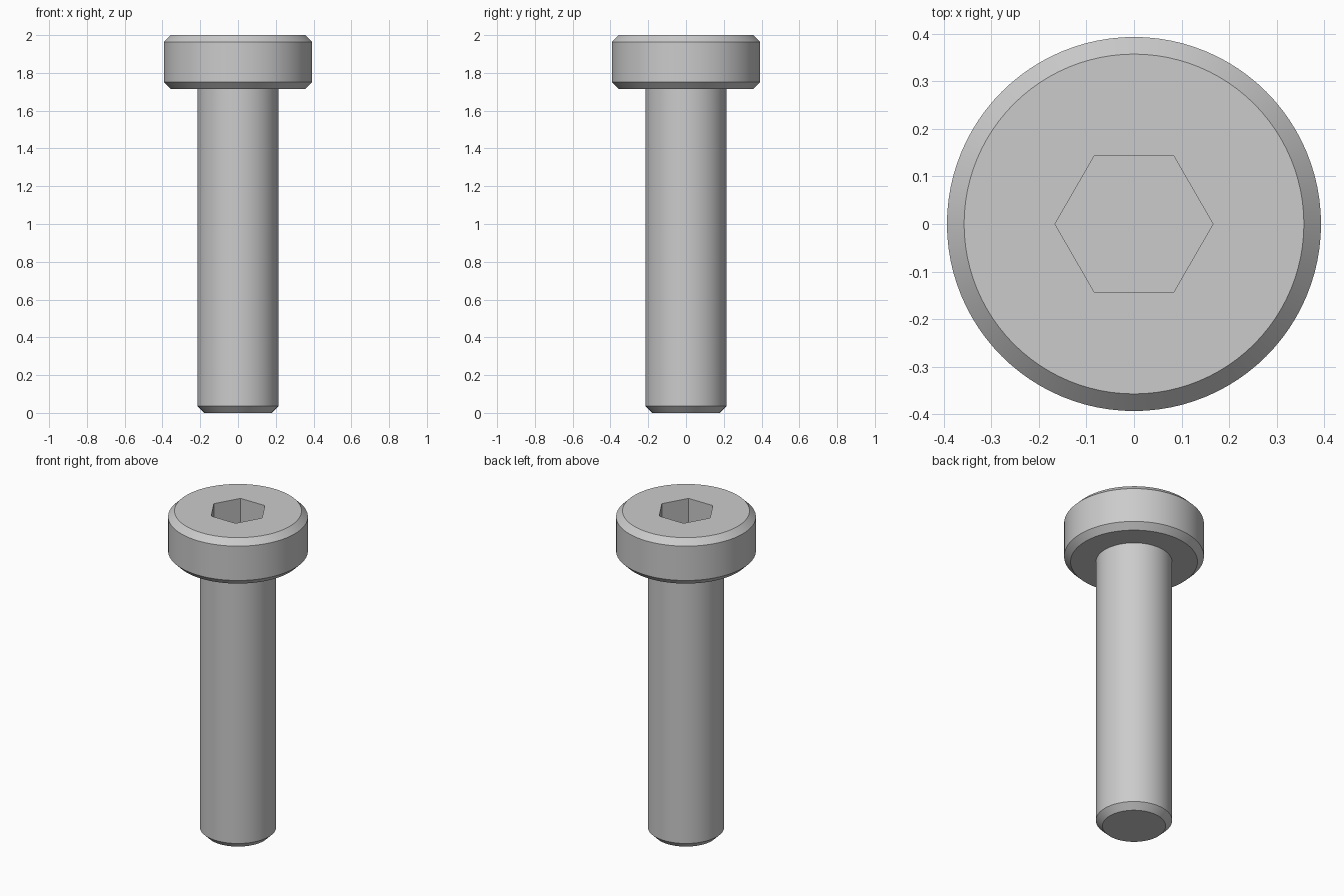
import bpy, bmesh, math

cube = bpy.data.objects.get("Cube")
if cube:
    bpy.data.objects.remove(cube, do_unlink=True)

SEGMENTS = 96
HEAD_R, SHANK_R = 0.393, 0.214
HEAD_BASE, TOP = 1.715, 2.0
CHAMFER = 0.036
SOCKET_R, SOCKET_DEPTH = 0.166, 0.214

steel = bpy.data.materials.new("grey steel")
steel.use_nodes = True
colour = (0.6, 0.6, 0.6, 1)
steel.diffuse_color = colour
steel.node_tree.nodes["Principled BSDF"].inputs["Base Color"].default_value = colour


def turned(name, profile, segments):
    """Closed solid made from stacked rings, given as (radius, height)."""
    bm = bmesh.new()
    rings = []
    for r, z in profile:
        angles = [math.tau * i / segments for i in range(segments)]
        rings.append([bm.verts.new((r * math.cos(a), r * math.sin(a), z)) for a in angles])
    for low, high in zip(rings, rings[1:]):
        for i in range(segments):
            j = (i + 1) % segments
            bm.faces.new((low[i], low[j], high[j], high[i]))
    bm.faces.new(rings[0][::-1])
    bm.faces.new(rings[-1])
    mesh = bpy.data.meshes.new(name)
    bm.to_mesh(mesh)
    bm.free()
    mesh.materials.append(steel)
    obj = bpy.data.objects.new(name, mesh)
    bpy.context.collection.objects.link(obj)
    return obj


# Chamfered shank and head in one solid
screw = turned("screw_body", [
    (SHANK_R - CHAMFER, 0), (SHANK_R, CHAMFER),
    (SHANK_R, HEAD_BASE), (HEAD_R - CHAMFER, HEAD_BASE),
    (HEAD_R, HEAD_BASE + CHAMFER), (HEAD_R, TOP - CHAMFER),
    (HEAD_R - CHAMFER, TOP)], SEGMENTS)

# Hexagonal socket cut into the head
cutter = turned("socket_cutter", [
    (SOCKET_R, TOP - SOCKET_DEPTH), (SOCKET_R, TOP + 0.1)], 6)
cut = screw.modifiers.new("hex socket", "BOOLEAN")
cut.operation = "DIFFERENCE"
cut.solver = "EXACT"
cut.object = cutter

bpy.ops.object.select_all(action="DESELECT")
screw.select_set(True)
bpy.context.view_layer.objects.active = screw
bpy.ops.object.modifier_apply(modifier=cut.name)
bpy.data.objects.remove(cutter, do_unlink=True)
bpy.ops.object.shade_smooth_by_angle(angle=math.radians(30))
